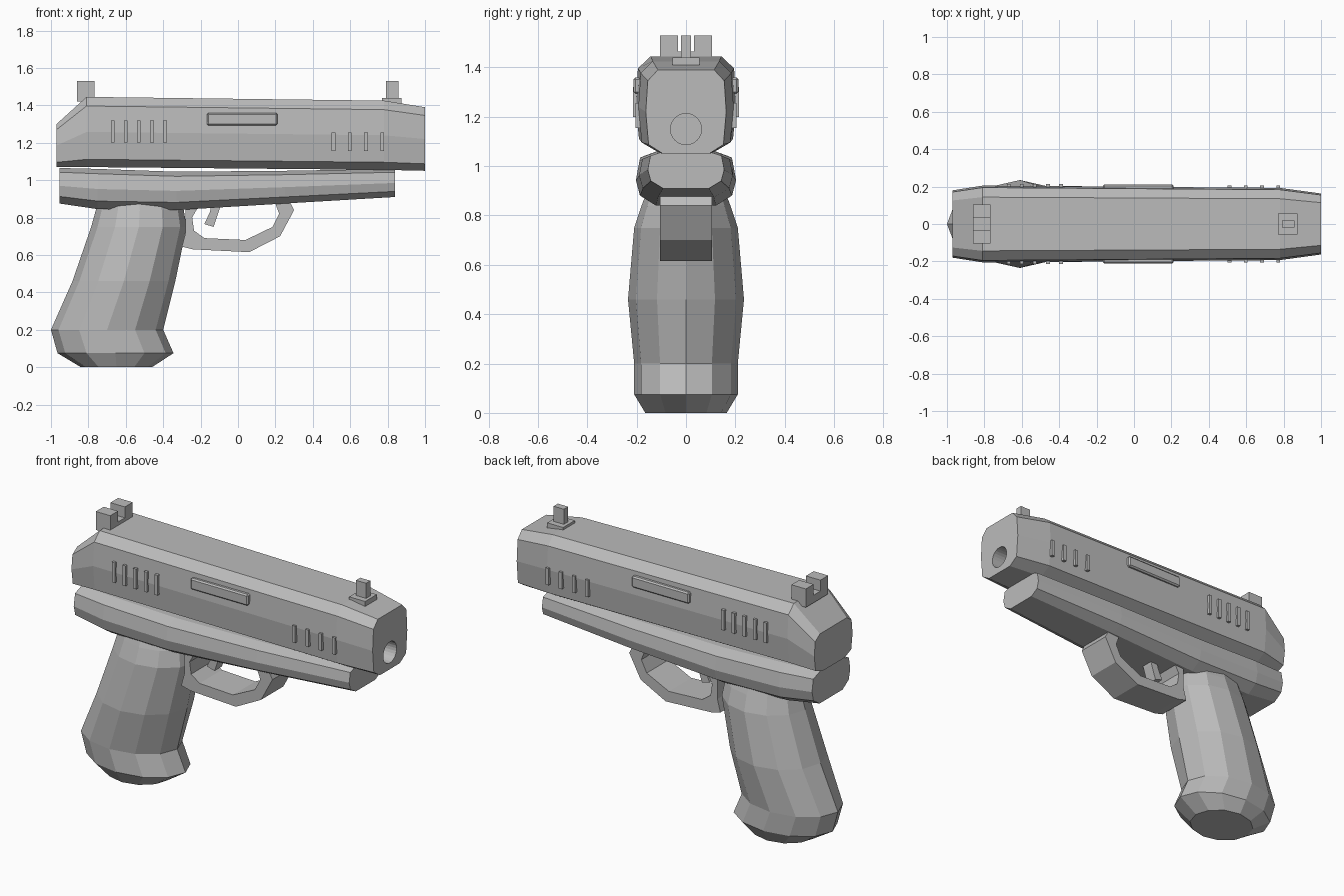
import bpy, bmesh, math

if "Cube" in bpy.data.objects:
    bpy.data.objects.remove(bpy.data.objects["Cube"])

metal = bpy.data.materials.new("grey metal")
metal.diffuse_color = (0.5, 0.5, 0.5, 1)
metal.use_nodes = True
metal.node_tree.nodes["Principled BSDF"].inputs["Base Color"].default_value = metal.diffuse_color


def finish(name, bm):
    bmesh.ops.recalc_face_normals(bm, faces=bm.faces[:])
    me = bpy.data.meshes.new(name)
    bm.to_mesh(me)
    bm.free()
    ob = bpy.data.objects.new(name, me)
    bpy.context.collection.objects.link(ob)
    me.materials.append(metal)
    return ob


def loft(name, rings):
    """Skin equal-length rings of points and cap both ends."""
    bm = bmesh.new()
    vs = [[bm.verts.new(p) for p in r] for r in rings]
    n = len(vs[0])
    for a, b in zip(vs, vs[1:]):
        for i in range(n):
            j = (i + 1) % n
            bm.faces.new((a[i], a[j], b[j], b[i]))
    bm.faces.new(vs[0])
    bm.faces.new(vs[-1])
    return finish(name, bm)


def body(name, section, stations):
    """Mirrored half section (width fraction, height fraction) run along x."""
    rings = []
    for x, top, bot, hw in stations:
        half = [(f * hw, bot + t * (top - bot)) for f, t in section]
        ring = half + [(-y, z) for y, z in reversed(half)]
        rings.append([(x, y, z) for y, z in ring])
    return loft(name, rings)


def plate(name, profile, hw):
    """Side profile in x, z extruded symmetrically across y."""
    return loft(name, [[(x, y, z) for x, z in profile] for y in (-hw, hw)])


def box(name, x0, x1, y0, y1, z0, z1, bevel=0):
    prof = [(x0, z0), (x1, z0), (x1, z1), (x0, z1)]
    ob = loft(name, [[(x, y, z) for x, z in prof] for y in (y0, y1)])
    if bevel:
        m = ob.modifiers.new("bevel", 'BEVEL')
        m.width, m.segments = bevel, 1
    return ob


# Slide
slide = body("slide",
             [(0.7, 1), (0.95, 0.87), (1, 0.5), (0.93, 0.11), (0.57, 0)],
             [(-0.97, 1.30, 1.07, 0.18), (-0.81, 1.445, 1.07, 0.205),
              (0.78, 1.425, 1.055, 0.193), (1.0, 1.39, 1.05, 0.163)])

# Bore cut into the muzzle
bpy.ops.mesh.primitive_cylinder_add(vertices=24, radius=0.063, depth=0.7,
                                    location=(1.0, 0, 1.15),
                                    rotation=(0, math.pi / 2, 0))
cutter = bpy.context.object
cutter.name = "bore_cutter"
cutter.data.materials.append(metal)
cutter.hide_render = True
cut = slide.modifiers.new("bore", 'BOOLEAN')
cut.object, cut.operation, cut.solver = cutter, 'DIFFERENCE', 'EXACT'
bpy.context.view_layer.objects.active = slide
bpy.ops.object.modifier_apply(modifier="bore")
bpy.data.objects.remove(cutter)

# Frame under the slide
body("frame",
     [(0.58, 1), (0.93, 0.88), (1, 0.5), (0.92, 0.2), (0.6, 0)],
     [(-0.955, 1.065, 0.875, 0.18), (-0.75, 1.06, 0.845, 0.2),
      (-0.33, 1.045, 0.84, 0.203), (0.25, 1.05, 0.875, 0.19),
      (0.84, 1.06, 0.91, 0.155)])

# Grip: twelve-sided rings (z, back x, front x, half width)
grip_rings = []
for z, x0, x1, hw in [(0.0, -0.84, -0.46, 0.165), (0.075, -0.965, -0.345, 0.21),
                      (0.2, -1.0, -0.4, 0.21), (0.46, -0.885, -0.335, 0.235),
                      (0.75, -0.785, -0.275, 0.21), (0.84, -0.76, -0.29, 0.18),
                      (0.92, -0.74, -0.33, 0.15)]:
    ring = []
    for i in range(12):
        a = i * math.tau / 12
        ring.append(((x0 + x1) / 2 + (x1 - x0) / 2 * math.cos(a), hw * math.sin(a), z))
    grip_rings.append(ring)
loft("grip", grip_rings)

# Trigger guard
outer = [(-0.28, 0.88), (-0.28, 0.72), (-0.3, 0.645), (-0.24, 0.63),
         (0.06, 0.615), (0.225, 0.7), (0.3, 0.84), (0.27, 0.9)]
inner = [(-0.2, 0.88), (-0.245, 0.8), (-0.235, 0.73), (-0.18, 0.69),
         (0.04, 0.68), (0.185, 0.75), (0.22, 0.82), (0.19, 0.9)]
plate("trigger_guard", outer + inner[::-1], 0.105)

# Trigger
plate("trigger", [(-0.14, 0.88), (-0.15, 0.83), (-0.18, 0.765),
                  (-0.13, 0.75), (-0.10, 0.84), (-0.09, 0.88)], 0.035)

# Rear sight with a notch
sight = [(-0.105, 1.42), (0.105, 1.42), (0.105, 1.53), (0.032, 1.53),
         (0.032, 1.465), (-0.032, 1.465), (-0.032, 1.53), (-0.105, 1.53)]
loft("rear_sight", [[(x, y, z) for y, z in sight] for x in (-0.862, -0.767)])

# Front sight
box("front_sight_base", 0.77, 0.875, -0.055, 0.055, 1.40, 1.44)
box("front_sight_post", 0.79, 0.857, -0.02, 0.02, 1.43, 1.53)

# Raised ribs and side panel on both flanks
for side, s in (("right", -1), ("left", 1)):
    for i in range(5):
        x = -0.67 + 0.07 * i
        box(f"rear_rib_{side}_{i}", x - 0.01, x + 0.01, s * 0.15, s * 0.214, 1.2, 1.32)
    for i in range(4):
        x = 0.51 + 0.087 * i
        box(f"front_rib_{side}_{i}", x - 0.01, x + 0.01, s * 0.14, s * 0.205, 1.155, 1.255)
    box(f"side_panel_{side}", -0.167, 0.212, s * 0.15, s * 0.212, 1.293, 1.36, 0.008)
